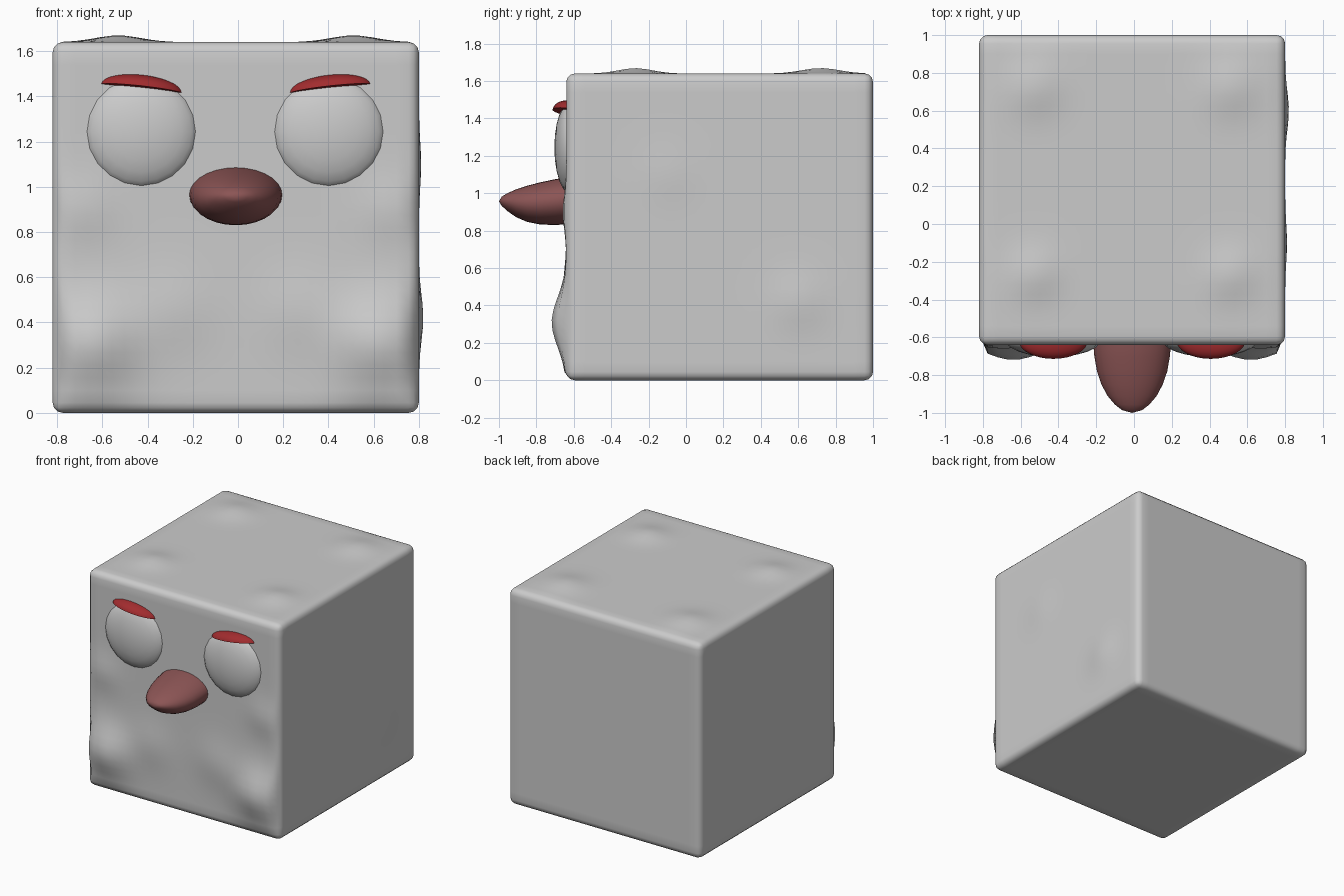
import bpy, bmesh, math
from mathutils import Matrix, Vector

if "Cube" in bpy.data.objects:
    bpy.data.objects.remove(bpy.data.objects["Cube"])


def material(name, rgb):
    m = bpy.data.materials.new(name)
    m.diffuse_color = (*rgb, 1)
    m.use_nodes = True
    m.node_tree.nodes["Principled BSDF"].inputs["Base Color"].default_value = m.diffuse_color
    return m


def finish(bm, name, mat=None, angle=40):
    bmesh.ops.recalc_face_normals(bm, faces=bm.faces)
    me = bpy.data.meshes.new(name)
    bm.to_mesh(me)
    bm.free()
    ob = bpy.data.objects.new(name, me)
    bpy.context.collection.objects.link(ob)
    if mat:
        me.materials.append(mat)
    bpy.ops.object.select_all(action='DESELECT')
    ob.select_set(True)
    bpy.context.view_layer.objects.active = ob
    bpy.ops.object.shade_smooth_by_angle(angle=math.radians(angle))
    return ob


red = material("lid_red", (0.36, 0.025, 0.028))
pink = material("beak_pink", (0.26, 0.09, 0.09))
CX = -0.01

# Body: rounded cube with soft dents and bulges
bm = bmesh.new()
bmesh.ops.create_cube(bm, size=1, matrix=Matrix.Translation((CX, 0.18, 0.82))
                      @ Matrix.Diagonal((1.62, 1.64, 1.64, 1)))
bmesh.ops.bevel(bm, geom=bm.edges[:], offset=0.045, segments=3, profile=0.5,
                affect='EDGES')
long_edges = [e for e in bm.edges if e.calc_length() > 1]
bmesh.ops.subdivide_edges(bm, edges=long_edges, cuts=27, use_grid_fill=True)

# Each bulge: centre, outward axis, height, spread
bulges = []
for s in (-1, 1):
    bulges += [((CX + s * 0.63, -0.64, 0.31), (0, -1, 0), 0.08, 0.13),
               ((CX + s * 0.28, -0.64, 0.45), (0, -1, 0), 0.02, 0.12),
               ((CX + s * 0.68, -0.64, 0.90), (0, -1, 0), 0.02, 0.09),
               ((CX + s * 0.52, -0.27, 1.64), (0, 0, 1), 0.03, 0.09),
               ((CX + s * 0.52, 0.72, 1.64), (0, 0, 1), 0.03, 0.10)]
bulges += [((0.8, 0.60, 0.42), (1, 0, 0), 0.02, 0.1),
           ((0.8, -0.10, 1.10), (1, 0, 0), 0.01, 0.1)]
bm.normal_update()
moves = []
for v in bm.verts:
    d = Vector()
    for c, axis, h, spread in bulges:
        a = Vector(axis)
        if v.normal.dot(a) > 0.9:
            r = (v.co - Vector(c)).length
            d += a * h * math.exp(-0.5 * (r / spread) ** 2)
    moves.append((v, d))
for v, d in moves:
    v.co += d
finish(bm, "body", angle=60)

for s, side in ((-1, "left"), (1, "right")):
    # Eye: flattened ball half sunk in the face
    ex = CX - 0.003 + s * 0.415
    bm = bmesh.new()
    bmesh.ops.create_uvsphere(bm, u_segments=20, v_segments=12, radius=1,
                              matrix=Matrix.Translation((ex, -0.61, 1.244))
                              @ Matrix.Diagonal((0.255, 0.094, 0.254, 1))
                              @ Matrix.Rotation(math.pi / 2, 4, 'X'))
    finish(bm, side + "_eye")

    # Eyelid: hood-shaped half ellipsoid, tilted down towards the beak
    bm = bmesh.new()
    bmesh.ops.create_uvsphere(bm, u_segments=32, v_segments=16, radius=1)
    bmesh.ops.bisect_plane(bm, geom=bm.verts[:] + bm.edges[:] + bm.faces[:],
                           plane_co=(0, 0, 0), plane_no=(0, 0, -1),
                           clear_outer=True)
    bmesh.ops.holes_fill(bm, edges=[e for e in bm.edges if e.is_boundary])
    bm.transform(Matrix.Translation((CX + s * 0.418, -0.615, 1.432))
                 @ Matrix.Rotation(-s * 0.11, 4, 'Y')
                 @ Matrix.Rotation(-0.15, 4, 'X')
                 @ Matrix.Diagonal((0.185, 0.1, 0.062, 1)))
    finish(bm, side + "_eyelid", red)

# Beak: oval rings from the face to the rounded tip (y, half width, top, bottom)
rings = [(-0.50, 0.20, 1.09, 0.86), (-0.62, 0.207, 1.088, 0.835),
         (-0.70, 0.20, 1.075, 0.83), (-0.78, 0.186, 1.058, 0.833),
         (-0.85, 0.162, 1.04, 0.847), (-0.91, 0.13, 1.02, 0.873),
         (-0.955, 0.092, 1.0, 0.905), (-0.985, 0.054, 0.982, 0.932)]
N = 28
bm = bmesh.new()
loops = []
for y, w, top, bottom in rings:
    mid = bottom + (top - bottom) * 0.52
    loop = []
    for i in range(N):
        t = 2 * math.pi * i / N
        h = top - mid if math.sin(t) > 0 else mid - bottom
        loop.append(bm.verts.new((CX + w * math.cos(t), y,
                                  mid + h * math.sin(t))))
    loops.append(loop)
for a, b in zip(loops, loops[1:]):
    for i in range(N):
        bm.faces.new((a[i], a[(i + 1) % N], b[(i + 1) % N], b[i]))
tip = bm.verts.new((CX, -1.0, 0.957))
for i in range(N):
    bm.faces.new((loops[-1][i], loops[-1][(i + 1) % N], tip))
bm.faces.new(loops[0])
finish(bm, "beak", pink, 60)
